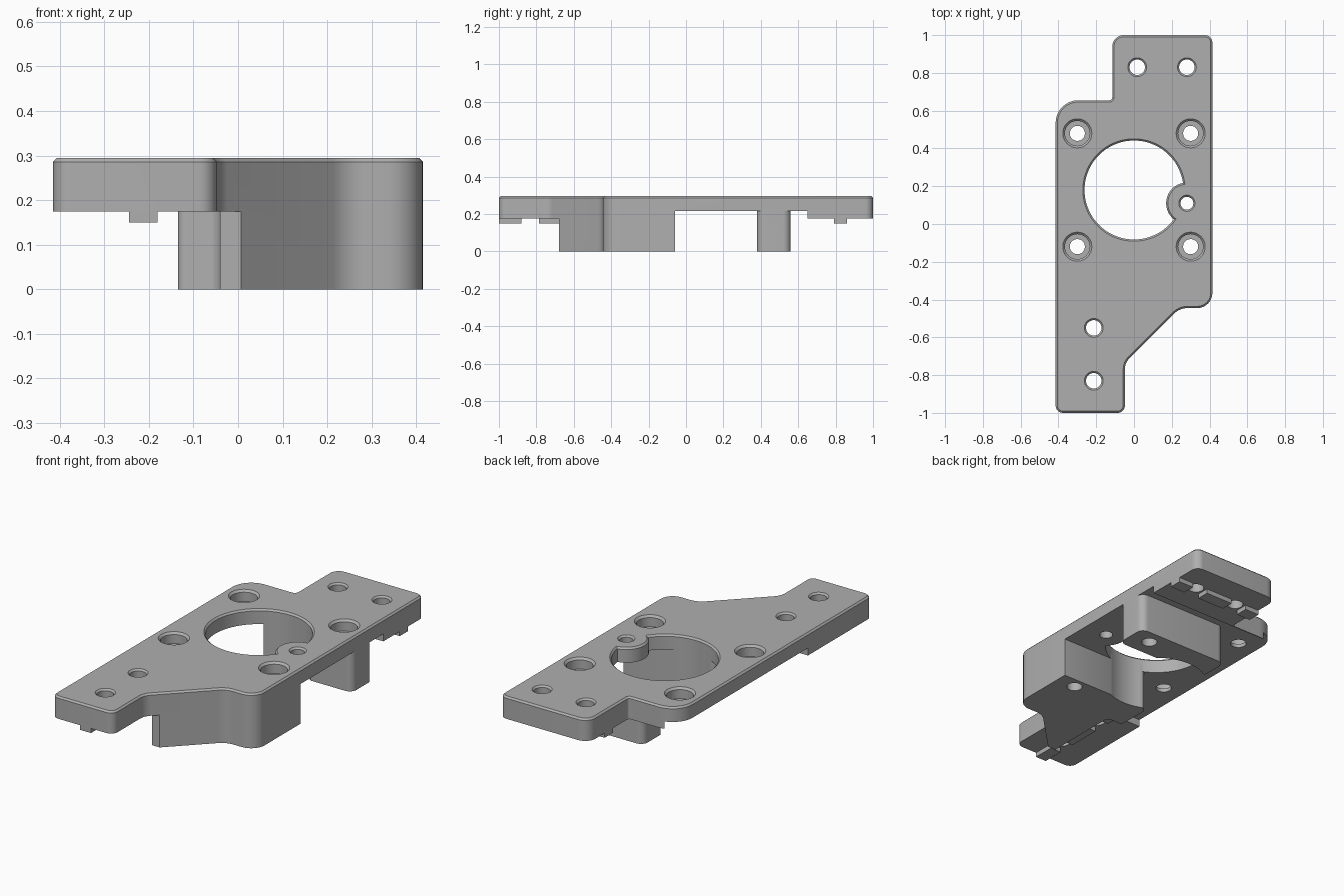
import bpy, bmesh, math
from mathutils import Vector

cube = bpy.data.objects.get("Cube")
if cube:
    bpy.data.objects.remove(cube, do_unlink=True)

grey = bpy.data.materials.new("plain grey")
grey.use_nodes = True
colour = (0.43, 0.43, 0.43, 1)
grey.diffuse_color = colour
grey.node_tree.nodes["Principled BSDF"].inputs["Base Color"].default_value = colour

TOP = 0.295      # upper surface
WEB = 0.215      # underside of the thin middle
PAD = 0.175      # underside of the thicker ends
RIB = 0.15       # underside of the locating ribs
EDGE = 0.009     # chamfer


def finish(name, bm):
    bmesh.ops.recalc_face_normals(bm, faces=bm.faces)
    mesh = bpy.data.meshes.new(name)
    bm.to_mesh(mesh)
    bm.free()
    obj = bpy.data.objects.new(name, mesh)
    bpy.context.scene.collection.objects.link(obj)
    mesh.materials.append(grey)
    return obj


def rounded(corners, steps=8):
    """Replace each (x, y, radius) corner by an arc."""
    out = []
    for i, (x, y, r) in enumerate(corners):
        p = Vector((x, y))
        a = (Vector(corners[i - 1][:2]) - p).normalized()
        b = (Vector(corners[(i + 1) % len(corners)][:2]) - p).normalized()
        if r == 0:
            out.append(p)
            continue
        half = a.angle(b) / 2
        centre = p + (a + b).normalized() * r / math.sin(half)
        start = p + a * r / math.tan(half) - centre
        end = p + b * r / math.tan(half) - centre
        sweep = math.atan2(start.cross(end), start.dot(end))
        for k in range(steps + 1):
            t = sweep * k / steps
            c, s = math.cos(t), math.sin(t)
            out.append(centre + Vector((start.x * c - start.y * s,
                                        start.x * s + start.y * c)))
    return out


def prism(name, corners, z0, z1, chamfer=0):
    bm = bmesh.new()
    base = bm.faces.new([bm.verts.new((p.x, p.y, z0)) for p in rounded(corners)])
    made = bmesh.ops.extrude_face_region(bm, geom=[base])["geom"]
    for v in made:
        if isinstance(v, bmesh.types.BMVert):
            v.co.z = z1
    if chamfer:
        rim = [e for e in bm.edges if all(v.co.z == v.co.z and abs(v.co.z - z1) < 1e-5
                                          for v in e.verts)]
        bmesh.ops.bevel(bm, geom=rim, offset=chamfer, segments=1, affect='EDGES')
    return finish(name, bm)


def block(name, x0, x1, y0, y1, z0, z1, r=0):
    return prism(name, [(x0, y0, r), (x1, y0, r), (x1, y1, r), (x0, y1, r)], z0, z1)


def lathe(name, x, y, profile, sides=32):
    """Turn (radius, z) steps about a vertical axis."""
    bm = bmesh.new()
    rings = []
    for r, z in profile:
        rings.append([bm.verts.new((x + r * math.cos(math.tau * k / sides),
                                    y + r * math.sin(math.tau * k / sides), z))
                      for k in range(sides)])
    for low, high in zip(rings, rings[1:]):
        for k in range(sides):
            j = (k + 1) % sides
            bm.faces.new((low[k], low[j], high[j], high[k]))
    bm.faces.new(rings[0][::-1])
    bm.faces.new(rings[-1])
    return finish(name, bm)


def subtract(target, cutter):
    bpy.context.view_layer.objects.active = target
    mod = target.modifiers.new("cut", 'BOOLEAN')
    mod.operation, mod.solver, mod.object = 'DIFFERENCE', 'EXACT', cutter
    bpy.ops.object.modifier_apply(modifier=mod.name)
    bpy.data.objects.remove(cutter, do_unlink=True)


def bore(r):
    """Profile of a through hole with a chamfered mouth."""
    return [(r, -0.2), (r, TOP - EDGE), (r + 2 * EDGE, TOP + EDGE)]


# Full-height body in the plate's outline
body = prism("mounting_plate", [
    (-0.415, -1, 0.04), (-0.048, -1, 0.04), (-0.048, -0.735, 0.08),
    (0.242, -0.445, 0.1), (0.415, -0.445, 0.08), (0.415, 1, 0.04),
    (-0.115, 1, 0.06), (-0.115, 0.655, 0.015), (-0.415, 0.655, 0.12)],
    0, TOP, EDGE)

# Space under the plate, leaving legs, end pads and ribs standing
space = block("underside_space", -0.8, 0.8, -1.4, 1.4, -0.1, WEB)
subtract(space, prism("front_leg", [
    (-0.04, -0.68, 0), (0.9, -0.68, 0), (0.9, -0.06, 0),
    (-0.135, -0.06, 0.03), (-0.135, -0.26, 0.02), (-0.04, -0.26, 0.03)], -0.2, 0.4))
subtract(space, prism("back_leg", [
    (-0.135, 0.38, 0.04), (0.415, 0.38, 0.04), (0.415, 0.56, 0.04),
    (-0.135, 0.56, 0.04)], -0.2, 0.4))
subtract(space, block("front_pad", -0.9, 0.1, -1.5, -0.45, PAD, 0.4))
subtract(space, block("back_pad", -0.9, 0.9, 0.65, 1.5, PAD, 0.4))
for y0, y1 in ((-1.5, -0.88), (-0.785, -0.6), (-0.5, -0.45)):
    subtract(space, block("front_rib", -0.245, -0.18, y0, y1, RIB, 0.4))
for x0, x1 in ((-0.9, -0.03), (0.065, 0.23), (0.325, 0.9)):
    subtract(space, block("back_rib", x0, x1, 0.79, 0.86, RIB, 0.4))
subtract(body, space)

# Large central opening with the small boss left inside it
opening = lathe("central_opening", 0, 0.18, bore(0.262), 72)
subtract(opening, lathe("boss", 0.28, 0.11, [
    (0.11, -0.3), (0.11, TOP - EDGE), (0.11 - EDGE, TOP), (0.11 - EDGE, 0.5)], 40))
subtract(body, opening)
subtract(body, lathe("boss_hole", 0.28, 0.11, bore(0.034)))

# Counterbored motor holes
for x in (-0.3, 0.3):
    for y in (-0.12, 0.48):
        subtract(body, lathe("counterbore", x, y, [
            (0.04, -0.2), (0.04, 0.235), (0.066, 0.235),
            (0.066, TOP - 0.011), (0.088, TOP + 0.011)]))

# Plain end holes
for x, y in ((-0.213, -0.83), (-0.213, -0.55), (0.017, 0.83), (0.28, 0.83)):
    subtract(body, lathe("end_hole", x, y, bore(0.041)))

# Smooth the round walls and keep the edges crisp
bpy.ops.object.select_all(action='DESELECT')
body.select_set(True)
bpy.context.view_layer.objects.active = body
bpy.ops.object.shade_smooth_by_angle(angle=math.radians(30))
